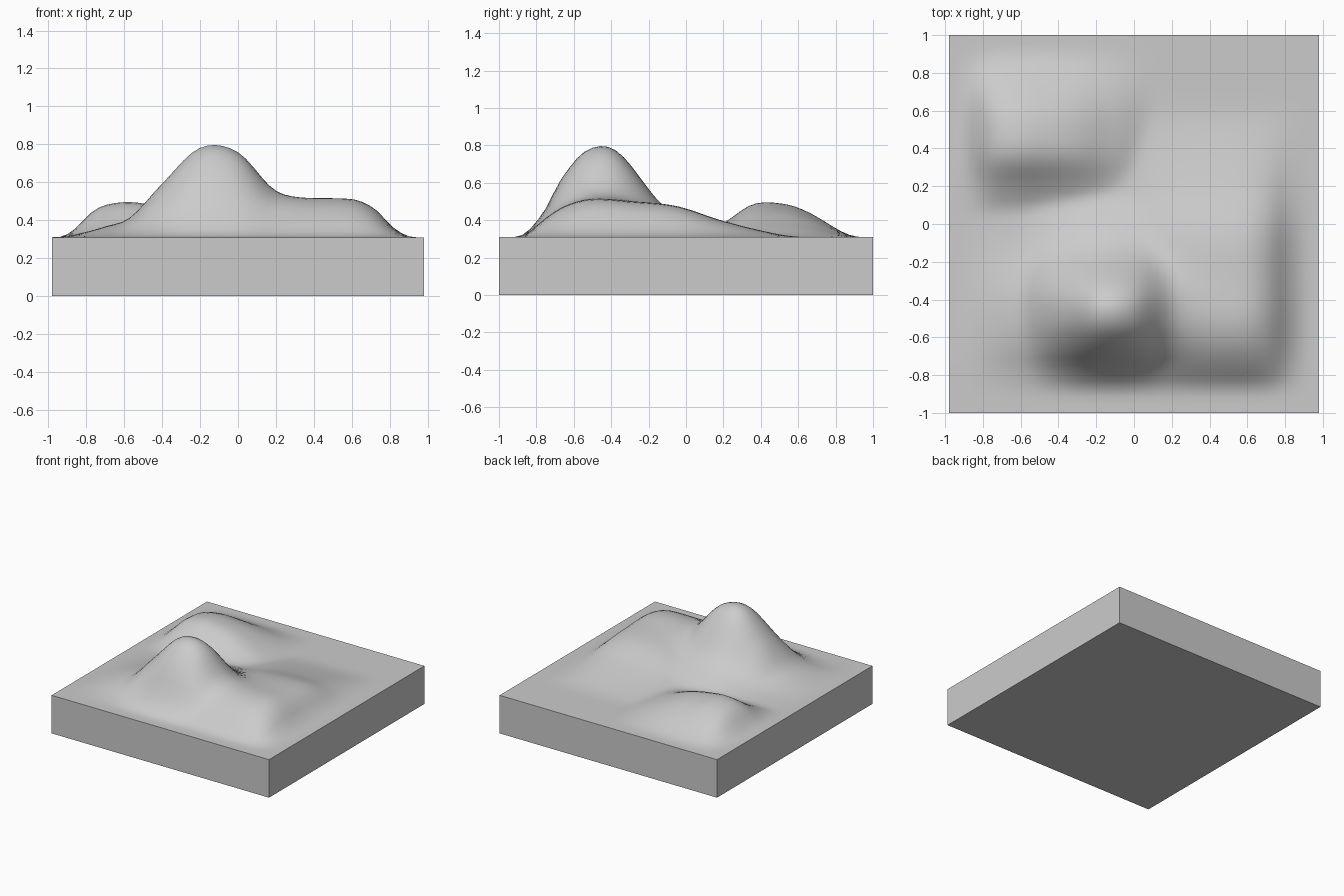
import bpy, bmesh

if "Cube" in bpy.data.objects:
    bpy.data.objects.remove(bpy.data.objects["Cube"])

W, D, BASE = 0.98, 1.0, 0.31   # half width, half depth, slab height
N = 48                         # grid resolution


def profile(points, t):
    """Smooth curve through (position, value) points, zero outside them."""
    if t <= points[0][0] or t >= points[-1][0]:
        return 0.0

    def slope(i):
        if i == 0 or i == len(points) - 1:
            return 0.0
        a, b = points[i - 1], points[i + 1]
        return (b[1] - a[1]) / (b[0] - a[0])

    for i in range(len(points) - 1):
        (x0, v0), (x1, v1) = points[i], points[i + 1]
        if t <= x1:
            d = x1 - x0
            u = (t - x0) / d
            v = ((2*u**3 - 3*u**2 + 1) * v0 + (u**3 - 2*u**2 + u) * d * slope(i)
                 + (3*u**2 - 2*u**3) * v1 + (u**3 - u**2) * d * slope(i + 1))
            return max(v, 0.0)


# Each hill: height, east-west profile, south-north profile
HILLS = [
    # main peak with a western foot
    (0.45,
     [(-.95, 0), (-.82, .05), (-.7, .12), (-.57, .22), (-.4, .6), (-.2, 1),
      (0, .95), (.2, .49), (.4, .25), (.65, 0)],
     [(-.93, 0), (-.85, .06), (-.75, .33), (-.67, .66), (-.53, 1), (-.37, .99),
      (-.13, .38), (.05, .15), (.25, 0)]),
    # south-east plateau
    (0.2,
     [(-.3, 0), (-.05, .35), (.15, .75), (.32, .96), (.6, 1), (.72, .75),
      (.82, .25), (.93, 0)],
     [(-.92, 0), (-.85, .1), (-.75, .5), (-.64, .83), (-.5, 1), (-.3, .94),
      (-.05, .81), (.2, .42), (.5, .07), (.65, 0)]),
    # north-west hill
    (0.175,
     [(-.96, 0), (-.88, .15), (-.75, .8), (-.61, 1), (-.48, .95), (-.3, .75),
      (-.1, .35), (.12, 0)],
     [(.02, 0), (.1, .12), (.2, .42), (.36, 1), (.53, 1), (.66, .74),
      (.85, .12), (.95, 0)]),
]


def terrain(x, y):
    p = 4   # soft maximum blends the hills
    total = sum((h * profile(fx, x) * profile(fy, y)) ** p for h, fx, fy in HILLS)
    return BASE + total ** (1 / p)


# Terrain surface
bm = bmesh.new()
bmesh.ops.create_grid(bm, x_segments=N, y_segments=N, size=1)
for v in bm.verts:
    v.co.x *= W
    v.co.y *= D
    v.co.z = terrain(v.co.x, v.co.y)

# Slab walls and underside
rim = [e for e in bm.edges if e.is_boundary]
res = bmesh.ops.extrude_edge_only(bm, edges=rim)
for v in res["geom"]:
    if isinstance(v, bmesh.types.BMVert):
        v.co.z = 0
bottom = [e for e in bm.edges if e.is_boundary]
bmesh.ops.contextual_create(bm, geom=bottom)
bmesh.ops.recalc_face_normals(bm, faces=bm.faces)

mesh = bpy.data.meshes.new("terrain_block")
bm.to_mesh(mesh)
bm.free()
obj = bpy.data.objects.new("terrain_block", mesh)
bpy.context.collection.objects.link(obj)
bpy.context.view_layer.objects.active = obj
obj.select_set(True)
bpy.ops.object.shade_smooth_by_angle()
